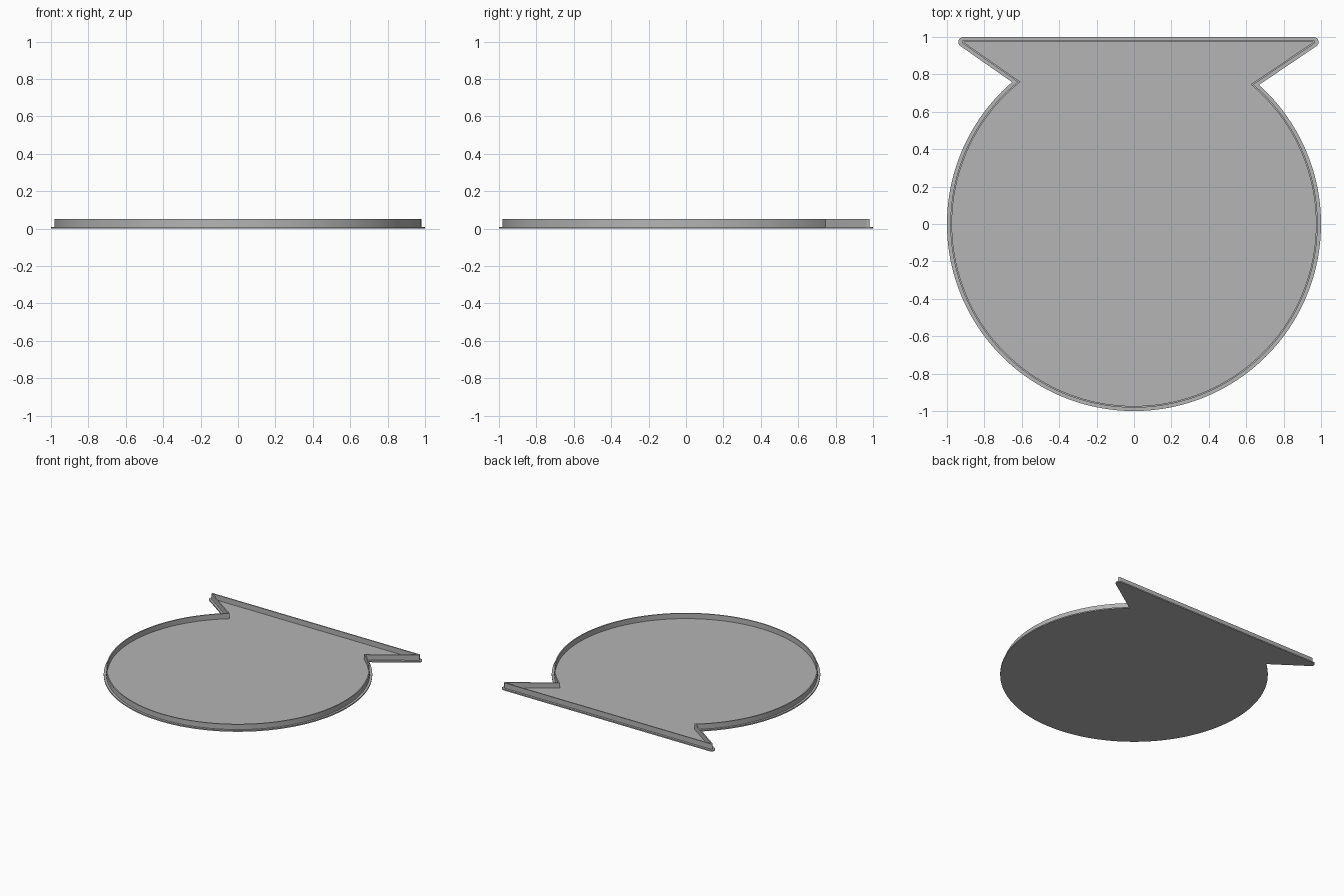
import bpy, bmesh, math
from mathutils import Vector

if "Cube" in bpy.data.objects:
    bpy.data.objects.remove(bpy.data.objects["Cube"])

R = 0.973                                   # inner radius of the round body
TIPS = [Vector((0.96, R)), Vector((-0.912, R))]        # rim corners
NOTCHES = [Vector((0.625, 0.747)), Vector((-0.607, 0.76))]  # neck corners
BODY_STEPS, TIP_STEPS = 128, 8

grey = bpy.data.materials.new("light grey")
grey.diffuse_color = (0.46, 0.46, 0.46, 1)
grey.use_nodes = True
grey.node_tree.nodes["Principled BSDF"].inputs["Base Color"].default_value = grey.diffuse_color


def neck_point(i, d):
    """Where the offset neck line meets the offset circle, and the line normal."""
    u = (TIPS[i] - NOTCHES[i]).normalized()
    n = Vector((u.y, -u.x)) if i == 0 else Vector((-u.y, u.x))
    p = NOTCHES[i] + n * d
    b = p.dot(u)
    c = p.dot(p) - (R + d) ** 2
    t = -b + math.sqrt(b * b - c)
    return p + u * t, n


def outline(d):
    """Bowl silhouette grown outward by d with rounded tips, counter-clockwise."""
    right, n_right = neck_point(0, d)
    left, n_left = neck_point(1, d)
    pts = []
    a0 = math.atan2(left.y, left.x)
    a1 = math.atan2(right.y, right.x) + 2 * math.pi
    for k in range(BODY_STEPS + 1):
        a = a0 + (a1 - a0) * k / BODY_STEPS
        pts.append(Vector((math.cos(a), math.sin(a))) * (R + d))
    b0 = math.atan2(n_right.y, n_right.x)
    b1 = math.atan2(n_left.y, n_left.x) % (2 * math.pi)
    for tip, s, e in ((TIPS[0], b0, math.pi / 2), (TIPS[1], math.pi / 2, b1)):
        for k in range(TIP_STEPS + 1):
            a = s + (e - s) * k / TIP_STEPS
            pts.append(tip + Vector((math.cos(a), math.sin(a))) * d)
    return pts


def finish(name, bm):
    bmesh.ops.remove_doubles(bm, verts=bm.verts, dist=1e-5)
    bmesh.ops.recalc_face_normals(bm, faces=bm.faces)
    mesh = bpy.data.meshes.new(name)
    bm.to_mesh(mesh)
    bm.free()
    mesh.materials.append(grey)
    obj = bpy.data.objects.new(name, mesh)
    bpy.context.collection.objects.link(obj)
    bpy.ops.object.select_all(action='DESELECT')
    obj.select_set(True)
    bpy.context.view_layer.objects.active = obj
    bpy.ops.object.shade_smooth_by_angle(angle=math.radians(30))


def loop(bm, pts, z):
    return [bm.verts.new((p.x, p.y, z)) for p in pts]


def bridge(bm, a, b):
    n = len(a)
    for k in range(n):
        j = (k + 1) % n
        bm.faces.new((a[k], a[j], b[j], b[k]))


# base plate, wide enough to form the flange around the wall
bm = bmesh.new()
low, high = loop(bm, outline(0.027), 0), loop(bm, outline(0.027), 0.01)
bridge(bm, low, high)
bm.faces.new(low[::-1])
bm.faces.new(high)
finish("base_plate", bm)

# thin upright wall, sunk slightly into the plate
bm = bmesh.new()
outer, inner = outline(0.009), outline(0.0)
rings = [loop(bm, outer, 0.005), loop(bm, outer, 0.053),
         loop(bm, inner, 0.053), loop(bm, inner, 0.005)]
for k in range(4):
    bridge(bm, rings[k], rings[(k + 1) % 4])
finish("rim_wall", bm)
